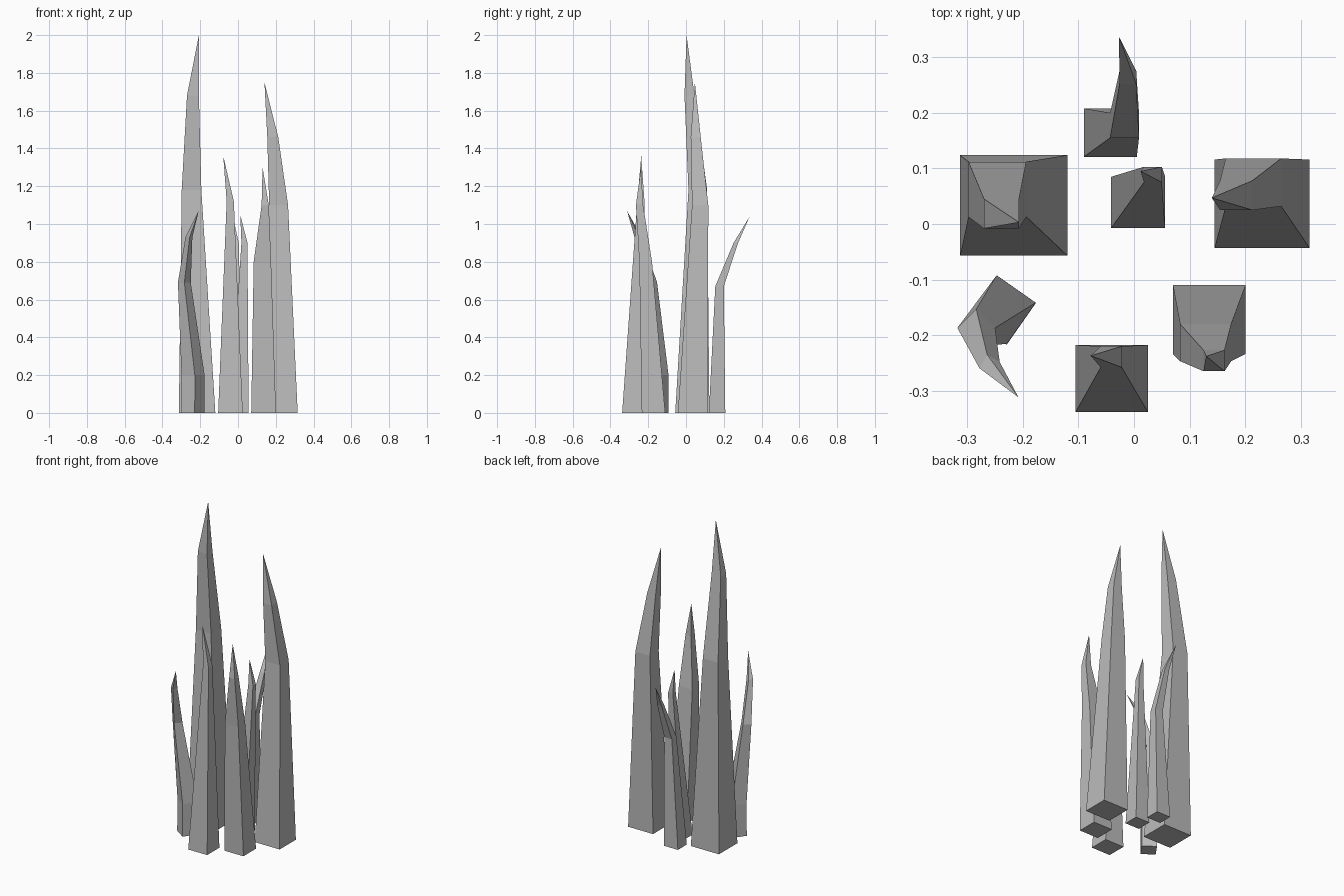
import bpy
import bmesh
from math import cos, sin, radians

# Remove the default object
if "Cube" in bpy.data.objects:
    bpy.data.objects.remove(bpy.data.objects["Cube"], do_unlink=True)

# Single stone-like grey
grey = bpy.data.materials.new("spike_grey")
grey.use_nodes = True
colour = (0.5, 0.5, 0.5, 1)
grey.diffuse_color = colour
grey.node_tree.nodes["Principled BSDF"].inputs["Base Color"].default_value = colour


def ring_corners(left, right, front, back, height, turn=0):
    """Rectangle corners, turned about the rectangle's own centre."""
    centre_x, centre_y = (left + right) / 2, (front + back) / 2
    c, s = cos(radians(turn)), sin(radians(turn))
    corners = []
    for x, y in ((left, front), (right, front), (right, back), (left, back)):
        dx, dy = x - centre_x, y - centre_y
        corners.append((centre_x + dx * c - dy * s, centre_y + dx * s + dy * c, height))
    return corners


def spike(name, rings, tip):
    """Four-sided flat-shaded spike: stacked rectangles closed by a point."""
    bm = bmesh.new()
    loops = [[bm.verts.new(p) for p in ring_corners(*ring)] for ring in rings]
    point = bm.verts.new(tip)
    bm.faces.new(reversed(loops[0]))
    for lower, upper in zip(loops, loops[1:]):
        for i in range(4):
            j = (i + 1) % 4
            bm.faces.new((lower[i], lower[j], upper[j], upper[i]))
    for i in range(4):
        bm.faces.new((loops[-1][i], loops[-1][(i + 1) % 4], point))
    bmesh.ops.recalc_face_normals(bm, faces=bm.faces)
    mesh = bpy.data.meshes.new(name)
    bm.to_mesh(mesh)
    bm.free()
    mesh.materials.append(grey)
    spike_object = bpy.data.objects.new(name, mesh)
    bpy.context.collection.objects.link(spike_object)
    return spike_object


# Each ring is left, right, front, back, height and an optional turn

# Two tall spikes
spike("tall_right_spike",
      [(-.313, -.12, -.057, .124, 0),
       (-.298, -.194, .013, .112, 1.18),
       (-.27, -.207, -.008, .045, 1.68)],
      (-.207, .003, 2))
spike("tall_left_spike",
      [(.145, .316, -.043, .116, 0),
       (.165, .265, .032, .118, 1.1),
       (.155, .213, .025, .078, 1.46)],
      (.14, .047, 1.75))

# Front spikes
spike("front_left_spike",
      [(.07, .201, -.234, -.11, 0),
       (.083, .175, -.247, -.18, .8),
       (.125, .163, -.265, -.227, 1.1)],
      (.13, -.238, 1.3))
spike("front_middle_spike",
      [(-.105, .025, -.338, -.218, 0),
       (-.06, -.022, -.258, -.22, 1.12)],
      (-.078, -.237, 1.36))

# Curled spike, bending outward then forward
spike("front_right_curled_spike",
      [(-.281, -.195, -.201, -.109, 0, -35),
       (-.281, -.195, -.199, -.109, .2, -35),
       (-.308, -.26, -.211, -.163, .69, -45),
       (-.273, -.247, -.268, -.24, .93, -30)],
      (-.208, -.312, 1.07))

# Small centre spike
spike("centre_spike",
      [(-.041, .056, -.007, .085, 0),
       (.018, .05, .075, .103, .9)],
      (.012, .095, 1.05))

# Back spike, leaning backward
spike("back_curled_spike",
      [(-.09, .005, .121, .208, 0),
       (-.043, .009, .155, .2, .67),
       (-.026, .004, .252, .276, .9)],
      (-.027, .337, 1.04))
